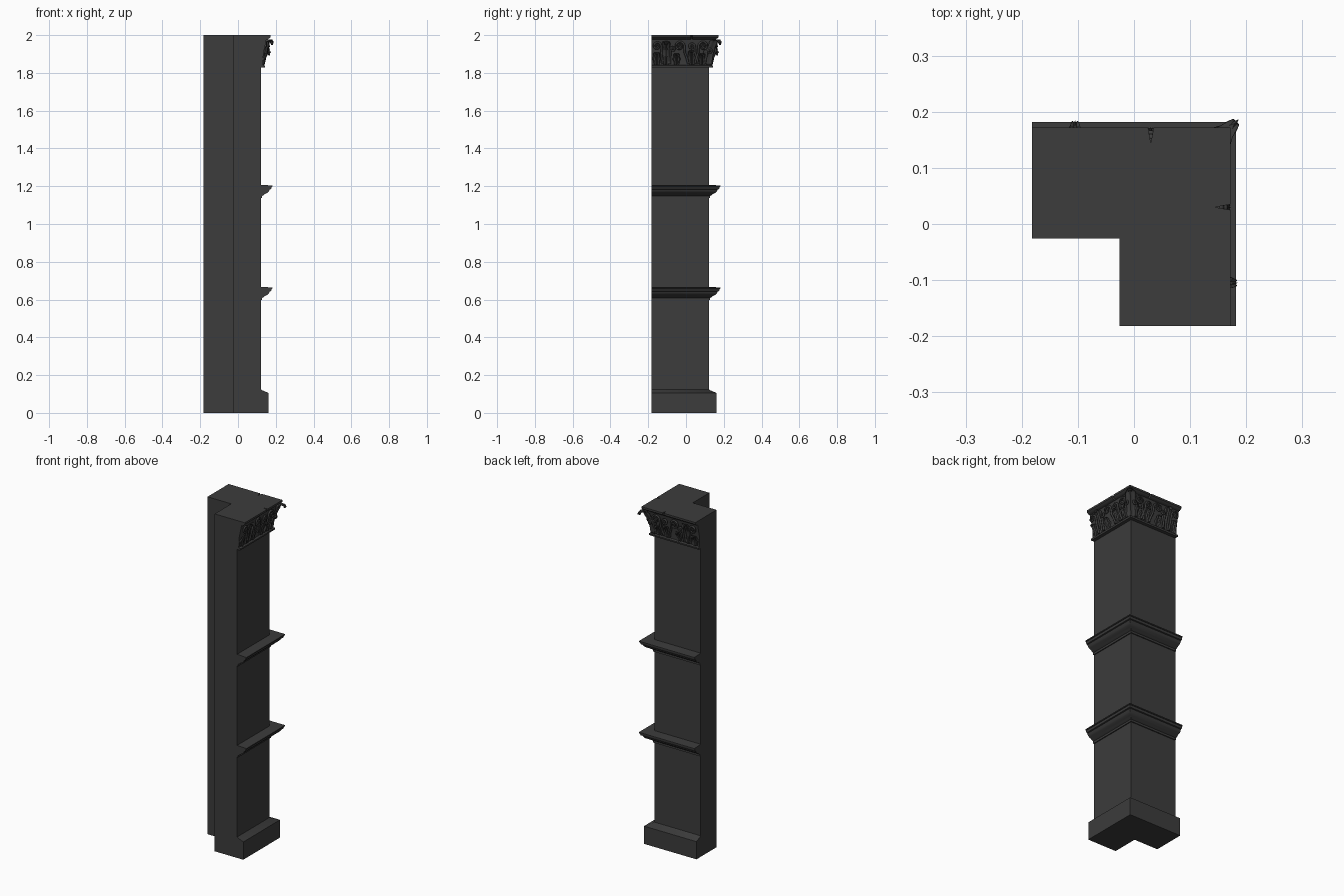
import bpy, bmesh, math
from mathutils import Vector

if "Cube" in bpy.data.objects:
    bpy.data.objects.remove(bpy.data.objects["Cube"])

END, IN, FACE = -0.182, -0.026, 0.122   # cut ends, inner corner, outer shaft faces
stone = bpy.data.materials.new("dark_stone")
stone.diffuse_color = (0.045, 0.045, 0.045, 1)
stone.use_nodes = True
stone.node_tree.nodes["Principled BSDF"].inputs["Base Color"].default_value = stone.diffuse_color


def finish(name, bm, angle=35):
    bmesh.ops.recalc_face_normals(bm, faces=bm.faces)
    me = bpy.data.meshes.new(name)
    bm.to_mesh(me)
    bm.free()
    ob = bpy.data.objects.new(name, me)
    bpy.context.collection.objects.link(ob)
    me.materials.append(stone)
    bpy.ops.object.select_all(action='DESELECT')
    ob.select_set(True)
    bpy.context.view_layer.objects.active = ob
    bpy.ops.object.shade_smooth_by_angle(angle=math.radians(angle))
    return ob


def outline(d, notch=False):
    """L-shaped plan whose two outer faces stand d proud of the shaft."""
    f, c = FACE + d, 0.03
    side = [(c - .005, f), (c, f - .028), (c + .005, f)] if notch else []
    other = [(y, x) for x, y in reversed(side)]
    return [(END, f)] + side + [(f, f)] + other + [(f, END), (IN, END), (IN, IN), (END, IN)]


def loft(name, profile, notch=False):
    bm = bmesh.new()
    rings = [[bm.verts.new((x, y, z)) for x, y in outline(d, notch)] for d, z in profile]
    n = len(rings[0])
    for a, b in zip(rings, rings[1:]):
        for i in range(n):
            j = (i + 1) % n
            bm.faces.new((a[i], a[j], b[j], b[i]))
    bm.faces.new(rings[0])
    bm.faces.new(rings[-1])
    return finish(name, bm)


# Shaft with plinth, two cove mouldings and the capital's bell
def cove(z):
    return [(0, z), (.006, z), (.006, z + .012), (.014, z + .016), (.022, z + .023),
            (.035, z + .029), (.042, z + .036), (.046, z + .046), (.053, z + .048),
            (.056, z + .060), (.060, z + .061), (.060, z + .067), (0, z + .070)]


loft("shaft", [(.040, 0), (.040, .105), (.006, .120), (0, .124)] + cove(.597) + cove(1.137)
     + [(0, 1.828), (.020, 1.828), (.022, 1.838), (.010, 1.842), (.012, 1.90), (.024, 1.955), (.030, 1.985)])

# Abacus with a small notch in each side
loft("abacus", [(.036, 1.978), (.046, 1.985), (.050, 1.989), (.050, 2.0)], True)


# Acanthus leaf: grid with lobed edge, raised rib and curled tip
def leaf(name, origin, out, side, z0, h, width, proj, fold=0.25):
    out, side = Vector(out).normalized(), Vector(side).normalized()
    bm = bmesh.new()
    rows, cols, grid = 15, 8, []
    for i in range(rows + 1):
        t = i / rows
        w = width * (.55 + .6 * math.sin(math.pi * t ** .9)) * (1 - .55 * t ** 4)
        w *= 1 + .16 * math.sin(t * 6 * math.pi)
        if t < .7:
            d, z = proj * .55 * (t / .7) ** 2, h * t / .7 * .88
        else:
            a = (t - .7) / .3 * math.pi * 1.1
            d = proj * .55 + proj * .225 * (1 - math.cos(a))
            z = h * (.88 + .12 * math.sin(a))
        row = []
        for j in range(cols + 1):
            s = j / cols * 2 - 1
            dd = d - fold * abs(s) * w + .003 * math.cos(s * 3 * math.pi)
            p = Vector(origin) + out * dd + side * s * w
            row.append(bm.verts.new((max(p.x, END), max(p.y, END), z0 + z)))
        grid.append(row)
    for a, b in zip(grid, grid[1:]):
        for j in range(cols):
            bm.faces.new((a[j], a[j + 1], b[j + 1], b[j]))
    ob = finish(name, bm, 50)
    m = ob.modifiers.new("thickness", 'SOLIDIFY')
    m.thickness, m.offset = .004, 0


def on_face(k, u, d):
    return (FACE + d, u) if k == 0 else (u, FACE + d)


# Scroll: rising stem that winds into a volute
def scroll(name, k, foot, centre, z, r, way, turns=1.6, bevel=.0055):
    pts = [(foot, 1.848, .014), ((foot * 2 + centre - way * r) / 3, 1.875, .020),
           (centre - way * r * 1.05, (z + 1.875) / 2, .026)]
    for i in range(23):
        t = i / 22
        a = math.pi - t * turns * 2 * math.pi
        rr = r * (1 - .8 * t)
        pts.append((centre + way * rr * math.cos(a), z + rr * math.sin(a), .031 + .012 * t))
    cu = bpy.data.curves.new(name, 'CURVE')
    cu.dimensions, cu.bevel_depth, cu.bevel_resolution = '3D', bevel, 2
    cu.use_fill_caps = True
    sp = cu.splines.new('POLY')
    sp.points.add(len(pts) - 1)
    for i, (p, (u, zz, d)) in enumerate(zip(sp.points, pts)):
        x, y = on_face(k, max(u, END + bevel), d)
        p.co = (x, y, zz, 1)
        p.radius = 1.1 - .4 * i / len(pts)
    cu.materials.append(stone)
    bpy.context.collection.objects.link(bpy.data.objects.new(name, cu))


# Capital ornament, repeated on both outer faces
for k in (0, 1):
    tag = ("right", "back")[k]
    out, side = ((1, 0, 0), (0, 1, 0)) if k == 0 else ((0, 1, 0), (1, 0, 0))
    for i, (u, h, w, p) in enumerate([(.03, .075, .019, .034), (-.105, .125, .022, .046),
                                      (.085, .060, .016, .03), (-.050, .060, .016, .03),
                                      (-.155, .065, .018, .03)]):
        leaf(f"{tag}_leaf_{i}", (*on_face(k, u, .013), 0), out, side, 1.842, h, w, p)
    for i, (foot, c, z, r, way) in enumerate([(.048, .092, 1.942, .026, 1), (.012, -.034, 1.942, .026, -1),
                                              (-.125, -.153, 1.942, .022, -1), (.065, .030, 1.940, .017, -1),
                                              (-.085, -.070, 1.925, .013, 1), (.10, .125, 1.915, .014, 1)]):
        scroll(f"{tag}_scroll_{i}", k, foot, c, z, r, way)

# Large leaf wrapping the outer corner
leaf("corner_leaf", (FACE + .012, FACE + .012, 0), (1, 1, 0), (-1, 1, 0), 1.842, .135, .030, .070, 0.8)
